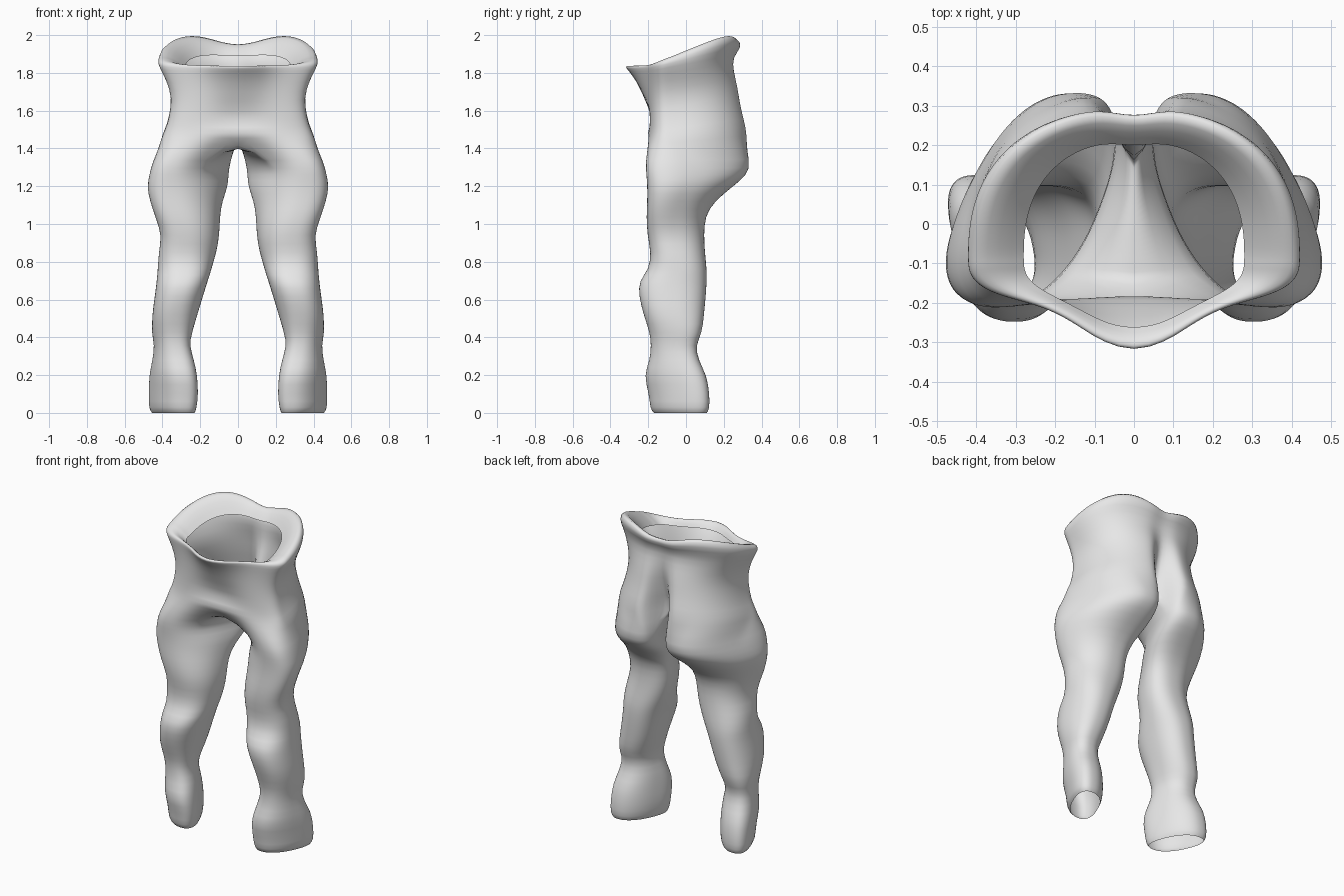
import bpy
import bmesh
from math import sin, cos, pi, radians, exp, copysign, sqrt

cube = bpy.data.objects.get("Cube")
if cube:
    bpy.data.objects.remove(cube, do_unlink=True)

OUTER = 40    # segments round the outside of one leg, front seam to back seam
INNER = 11    # points along the crotch seam between them

# Leg sections: height, inner x, outer x, front y, back y,
# skew (how far the back of the section swings outwards)
LEG = [
    (0.00, 0.235, 0.45, -0.17, 0.11, 0.06),
    (0.02, 0.225, 0.467, -0.19, 0.125, 0.06),
    (0.10, 0.215, 0.467, -0.195, 0.125, 0.06),
    (0.20, 0.22, 0.467, -0.225, 0.11, 0.05),
    (0.28, 0.235, 0.45, -0.19, 0.065, 0.03),
    (0.36, 0.26, 0.44, -0.185, 0.05, 0.02),
    (0.42, 0.245, 0.457, -0.19, 0.085, 0.02),
    (0.52, 0.215, 0.455, -0.225, 0.095, 0),
    (0.62, 0.185, 0.44, -0.25, 0.105, 0),
    (0.70, 0.16, 0.43, -0.25, 0.11, 0),
    (0.76, 0.14, 0.425, -0.195, 0.11, 0),
    (0.85, 0.115, 0.42, -0.185, 0.10, -0.02),
    (0.94, 0.10, 0.40, -0.205, 0.095, -0.03),
    (1.04, 0.10, 0.435, -0.21, 0.10, -0.05),
    (1.12, 0.09, 0.46, -0.205, 0.15, -0.07),
    (1.20, 0.06, 0.475, -0.205, 0.25, -0.09),
    (1.26, 0.06, 0.46, -0.21, 0.325, -0.1),
    (1.33, 0.05, 0.445, -0.215, 0.345, -0.1),
]

# Hip sections: front z, back z, half width, front y, back y,
# front centre push, back cleft depth, back centre dip
HIP = [
    (1.43, 1.48, 0.415, -0.215, 0.34, 0.06, 0.22, 0),
    (1.48, 1.56, 0.385, -0.20, 0.32, -0.02, 0.15, 0),
    (1.54, 1.64, 0.365, -0.20, 0.30, 0.035, 0.10, 0),
    (1.65, 1.73, 0.348, -0.20, 0.285, -0.015, 0.05, 0),
    (1.75, 1.81, 0.38, -0.20, 0.26, -0.06, 0.02, 0),
    (1.815, 1.90, 0.42, -0.205, 0.25, -0.11, 0.01, 0.02),
    (1.83, 1.98, 0.425, -0.205, 0.305, -0.125, 0.02, 0.05),
    (1.84, 2.06, 0.405, -0.20, 0.285, -0.12, 0.02, 0.10),
    (1.835, 2.0, 0.34, -0.19, 0.24, -0.105, 0.01, 0.07),
    (1.80, 1.92, 0.28, -0.18, 0.21, -0.085, 0.01, 0.03),
]
WIDEST_Y = -0.08


def rounded(v, power=0.85):
    return copysign(abs(v) ** power, v)


def leg_ring(z, x_in, x_out, y_front, y_back, skew):
    """Closed section, starting at the front inner side and going outwards."""
    angles = [-50 + 280 * i / OUTER for i in range(OUTER + 1)]
    angles += [230 + 80 * j / (INNER + 1) for j in range(1, INNER + 1)]
    cx, rx = (x_in + x_out) / 2, (x_out - x_in) / 2
    cy, ry = (y_front + y_back) / 2, (y_back - y_front) / 2
    rx = sqrt(rx * rx - skew * skew)
    ring = []
    for a in angles:
        across, along = rounded(sin(radians(a))), -rounded(cos(radians(a)))
        ring.append((cx + rx * across + skew * along, cy + ry * along, z))
    return ring


def hip_arc(front_z, back_z, w, y_front, y_back, push, cleft, dip):
    """Half section from the front centre round the hip to the back centre."""
    points = []
    for i in range(OUTER + 1):
        t = pi * i / OUTER
        in_front = t < pi / 2
        power = 0.65 if in_front else 0.85
        reach = WIDEST_Y - y_front if in_front else y_back - WIDEST_Y
        x = w * rounded(sin(t), power) if 0 < i < OUTER else 0.0
        y = WIDEST_Y - reach * rounded(cos(t), power)
        # The section rises evenly towards the back
        z = front_z + (back_z - front_z) * (y - y_front) / (y_back - y_front)
        if in_front:
            y += push * exp(-(x / 0.16) ** 2)
        else:
            y -= cleft * exp(-(x / 0.06) ** 2)
            z -= dip * exp(-(x / 0.2) ** 2)
        points.append((x, y, z))
    return points


def crotch_seam(back, front):
    """Sagging centre line under the body, from back to front."""
    seam = []
    for j in range(1, INNER + 1):
        s = j / (INNER + 1)
        seam.append((0.0, back[1] + (front[1] - back[1]) * s,
                     back[2] + (front[2] - back[2]) * s - 0.01 * sin(pi * s)))
    return seam


def bridge(bm, low, high, count):
    for i in range(count):
        k = (i + 1) % len(low)
        bm.faces.new((low[i], low[k], high[k], high[i]))


# Left half of the trousers, one continuous sheet
bm = bmesh.new()
arcs = [hip_arc(*row) for row in HIP]
rings = [leg_ring(*row) for row in LEG]
rings.append(arcs[0] + crotch_seam(arcs[0][-1], arcs[0][0]))
rings = [[bm.verts.new(p) for p in ring] for ring in rings]
for low, high in zip(rings, rings[1:]):
    bridge(bm, low, high, len(low))

# Hips, waistband and its turned-in lining
below = rings[-1]
for arc in arcs[1:]:
    above = [bm.verts.new(p) for p in arc]
    bridge(bm, below, above, OUTER)
    below = above

mesh = bpy.data.meshes.new("trousers")
bm.to_mesh(mesh)
bm.free()
trousers = bpy.data.objects.new("trousers", mesh)
bpy.context.collection.objects.link(trousers)

# Right half and smoothing
mirror = trousers.modifiers.new("mirror", "MIRROR")
mirror.use_clip = True
mirror.merge_threshold = 0.0005
smooth = trousers.modifiers.new("smooth", "SUBSURF")
smooth.levels = smooth.render_levels = 1
for face in mesh.polygons:
    face.use_smooth = True

# Plain cloth colour
cloth = bpy.data.materials.new("light grey cloth")
cloth.use_nodes = True
grey = (0.8, 0.8, 0.8, 1)
cloth.diffuse_color = grey
cloth.node_tree.nodes["Principled BSDF"].inputs["Base Color"].default_value = grey
mesh.materials.append(cloth)
